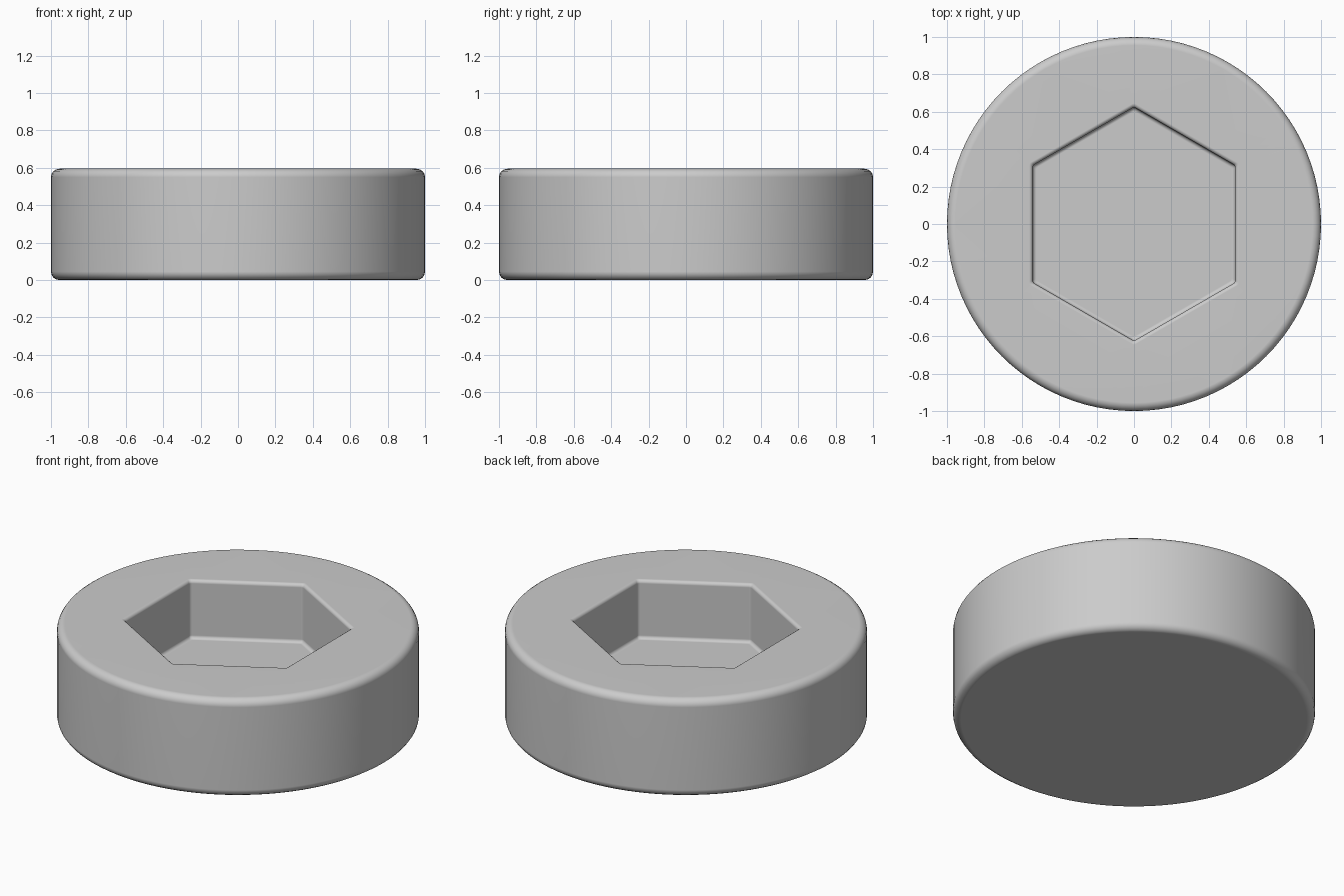
import bpy, bmesh
from math import sin, cos, pi, radians

cube = bpy.data.objects.get("Cube")
if cube:
    bpy.data.objects.remove(cube)

HEIGHT, FLOOR = 0.595, 0.24
EDGE, FILLET = 0.045, 0.02      # outer rounding, socket rounding
SIDES, STEPS = 96, 4
HEX_CORNER = 0.625

bm = bmesh.new()


def circle_ring(r, z):
    return [bm.verts.new((r * cos(2 * pi * i / SIDES), r * sin(2 * pi * i / SIDES), z))
            for i in range(SIDES)]


def hex_ring(grow, z):
    """Hexagon with slightly rounded corners, points on the y axis."""
    verts, soft = [], 0.02
    centre = HEX_CORNER + (grow - soft) / cos(pi / 6)
    for k in range(6):
        a = pi / 2 + k * pi / 3
        for j in range(STEPS):
            b = a - pi / 6 + (pi / 3) * j / (STEPS - 1)
            verts.append(bm.verts.new((centre * cos(a) + soft * cos(b),
                                       centre * sin(a) + soft * sin(b), z)))
    return verts


def stitch(rings):
    for a, b in zip(rings, rings[1:]):
        n = len(a)
        for i in range(n):
            bm.faces.new((a[i], a[(i + 1) % n], b[(i + 1) % n], b[i]))


def loop_edges(ring):
    return [bm.edges.get((ring[i - 1], ring[i])) for i in range(len(ring))]


arc = [pi / 2 * i / STEPS for i in range(STEPS + 1)]

# Outer wall with rounded lower and upper rims
outer = [circle_ring(1 - EDGE + EDGE * sin(t), EDGE - EDGE * cos(t)) for t in arc]
outer += [circle_ring(1 - EDGE + EDGE * cos(t), HEIGHT - EDGE + EDGE * sin(t)) for t in arc]
stitch(outer)
bm.faces.new(outer[0])

# Hexagonal socket: rounded mouth, straight wall, rounded floor corner
socket = [hex_ring(FILLET * (1 - sin(t)), HEIGHT - FILLET + FILLET * cos(t)) for t in arc]
socket += [hex_ring(-FILLET * (1 - cos(t)), FLOOR + FILLET - FILLET * sin(t)) for t in arc]
stitch(socket)
bm.faces.new(socket[-1])

# Flat top between the rim and the socket mouth
bmesh.ops.triangle_fill(bm, use_beauty=True, normal=(0, 0, 1),
                        edges=loop_edges(outer[-1]) + loop_edges(socket[0]))
bmesh.ops.recalc_face_normals(bm, faces=bm.faces[:])

mesh = bpy.data.meshes.new("socket_disc")
bm.to_mesh(mesh)
bm.free()
disc = bpy.data.objects.new("socket_disc", mesh)
bpy.context.collection.objects.link(disc)

# Plain grey material
grey = bpy.data.materials.new("plain_grey")
grey.use_nodes = True
colour = (0.6, 0.6, 0.6, 1)
grey.diffuse_color = colour
grey.node_tree.nodes["Principled BSDF"].inputs["Base Color"].default_value = colour
mesh.materials.append(grey)

# Smooth rounding while the large faces stay flat
bpy.context.view_layer.objects.active = disc
disc.select_set(True)
bpy.ops.object.shade_smooth_by_angle(angle=radians(35))
weighted = disc.modifiers.new("flat_faces", 'WEIGHTED_NORMAL')
weighted.keep_sharp = True
